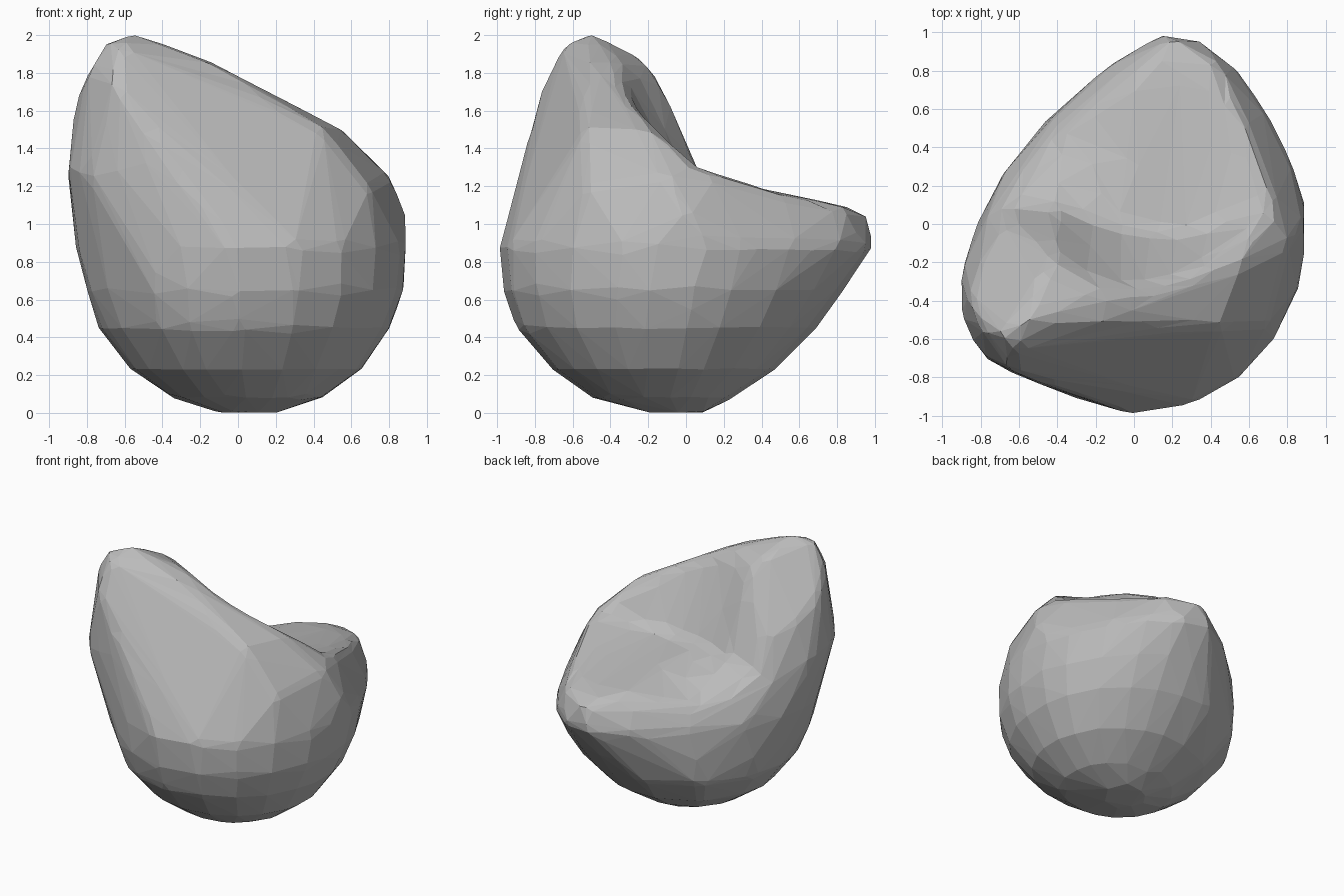
import bpy
import bmesh
from math import sqrt
from mathutils import Vector

default_cube = bpy.data.objects.get("Cube")
if default_cube:
    bpy.data.objects.remove(default_cube, do_unlink=True)


def flat_material(name, value):
    material = bpy.data.materials.new(name)
    colour = (value, value, value, 1)
    material.diffuse_color = colour
    material.use_nodes = True
    shader = material.node_tree.nodes["Principled BSDF"]
    shader.inputs["Base Color"].default_value = colour
    shader.inputs["Roughness"].default_value = 0.9
    return material


# Widest outline of the boulder, seen from above
OUTLINE = [(.14, .99), (.35, .96), (.53, .82), (.69, .59), (.82, .33), (.89, .12),
           (.89, -.14), (.86, -.33), (.73, -.6), (.55, -.8), (.3, -.94), (-.02, -.99),
           (-.3, -.91), (-.48, -.82), (-.75, -.55), (-.85, -.36), (-.86, -.2),
           (-.82, 0), (-.68, .27), (-.42, .56), (-.12, .84)]

# Height, x range and y range of each level of the rounded underside
LEVELS = [(.88, -.86, .89, -.99, .99), (.65, -.81, .88, -.97, .84),
          (.45, -.74, .81, -.9, .7), (.23, -.57, .66, -.71, .48),
          (.08, -.35, .45, -.5, .25), (0, -.1, .2, -.2, .1)]

# Tall peak with a spur behind it, sloping ridge and low back lip
PEAK = [(-.9, -.46, 1.3), (-.9, -.24, 1.25), (-.86, -.57, 1.28), (-.79, -.69, 1.26),
        (-.65, -.77, 1.3), (-.86, -.4, 1.66), (-.8, -.2, 1.52), (-.79, -.55, 1.83),
        (-.69, -.57, 1.98), (-.54, -.5, 2.01), (-.63, -.65, 1.95), (-.65, -.76, 1.74),
        (-.5, -.83, 1.4), (-.38, -.16, 1.79), (-.5, -.3, 1.92)]
RIDGE = [(-.15, -.5, 1.86), (-.1, -.33, 1.84), (.45, -.53, 1.51), (.56, -.22, 1.5),
         (.7, -.52, 1.19), (.81, -.1, 1.25), (.89, 0, 1.05)]
LIP = [(.7, .15, 1.3), (.62, .42, 1.19), (.42, .84, 1.11), (.2, .97, 1.05),
       (-.08, .78, 1.04), (-.36, .5, .98), (-.62, .2, 1.06), (-.78, 0, 1.18)]


def level_ring(level):
    """Fit the outline into one level, rounder the lower it lies."""
    z, left, right, front, back = level
    top, full_left, full_right, full_front, full_back = LEVELS[0]
    roundness = min(1, (top - z) / .42)
    for x, y in OUTLINE:
        u = 2 * (x - full_left) / (full_right - full_left) - 1
        v = 2 * (y - full_front) / (full_back - full_front) - 1
        pull = 1 + roundness * (1 / sqrt(u * u + v * v) - 1)
        yield Vector((left + (u * pull + 1) / 2 * (right - left),
                      front + (v * pull + 1) / 2 * (back - front), z))


def scoop_height(x, y):
    """Ceiling of the hollow: steep wall behind the ridge, gentle slope to the lip."""
    middle = max(0, 1 - ((x - .15) / .55) ** 2)
    foot = .08 - .13 * middle
    wall = 1.6 + .35 * max(0, -x)
    hollow = .12 * middle * min(1, max(0, 1 - y))
    side_fall = .4 * max(0, -x) * min(1, max(0, y + .1) * 2)
    return 1.31 - .25 * (y - .08) + wall * max(0, foot - y) - hollow - side_fall


def soft_min(a, b, blend=.08):
    """The lower of two heights, with the crease between them rounded."""
    overlap = max(0, blend - abs(a - b)) / blend
    return min(a, b) - overlap * overlap * blend / 4


# Convex lump wrapped around the levels and the crest
bm = bmesh.new()
for level in LEVELS:
    for point in level_ring(level):
        bm.verts.new(point)
for point in PEAK + RIDGE + LIP:
    bm.verts.new(point)
hull = bmesh.ops.convex_hull(bm, input=bm.verts[:])
spare = {g for key in ("geom_interior", "geom_unused") for g in hull[key]
         if isinstance(g, bmesh.types.BMVert)}
bmesh.ops.delete(bm, geom=list(spare), context="VERTS")

# Fine detail, so the hollow can be pressed in cleanly
for _ in range(5):
    long_edges = [e for e in bm.edges if e.calc_length() > .07]
    bmesh.ops.subdivide_edges(bm, edges=long_edges, cuts=1)
    bmesh.ops.triangulate(bm, faces=bm.faces[:])
for vert in bm.verts:
    x, y, z = vert.co
    if z > .8:
        vert.co.z = soft_min(z, scoop_height(x, y))
bmesh.ops.recalc_face_normals(bm, faces=bm.faces[:])

mesh = bpy.data.meshes.new("boulder")
bm.to_mesh(mesh)
bm.free()
boulder = bpy.data.objects.new("boulder", mesh)
bpy.context.collection.objects.link(boulder)
mesh.materials.append(flat_material("stone grey", .5))

# Even out the surface, wear the edges, then break it into chunky facets
even = boulder.modifiers.new("even", "REMESH")
even.mode = "VOXEL"
even.voxel_size = .035
worn = boulder.modifiers.new("worn", "SMOOTH")
worn.factor = .5
worn.iterations = 8
facets = boulder.modifiers.new("facets", "DECIMATE")
facets.ratio = .025
